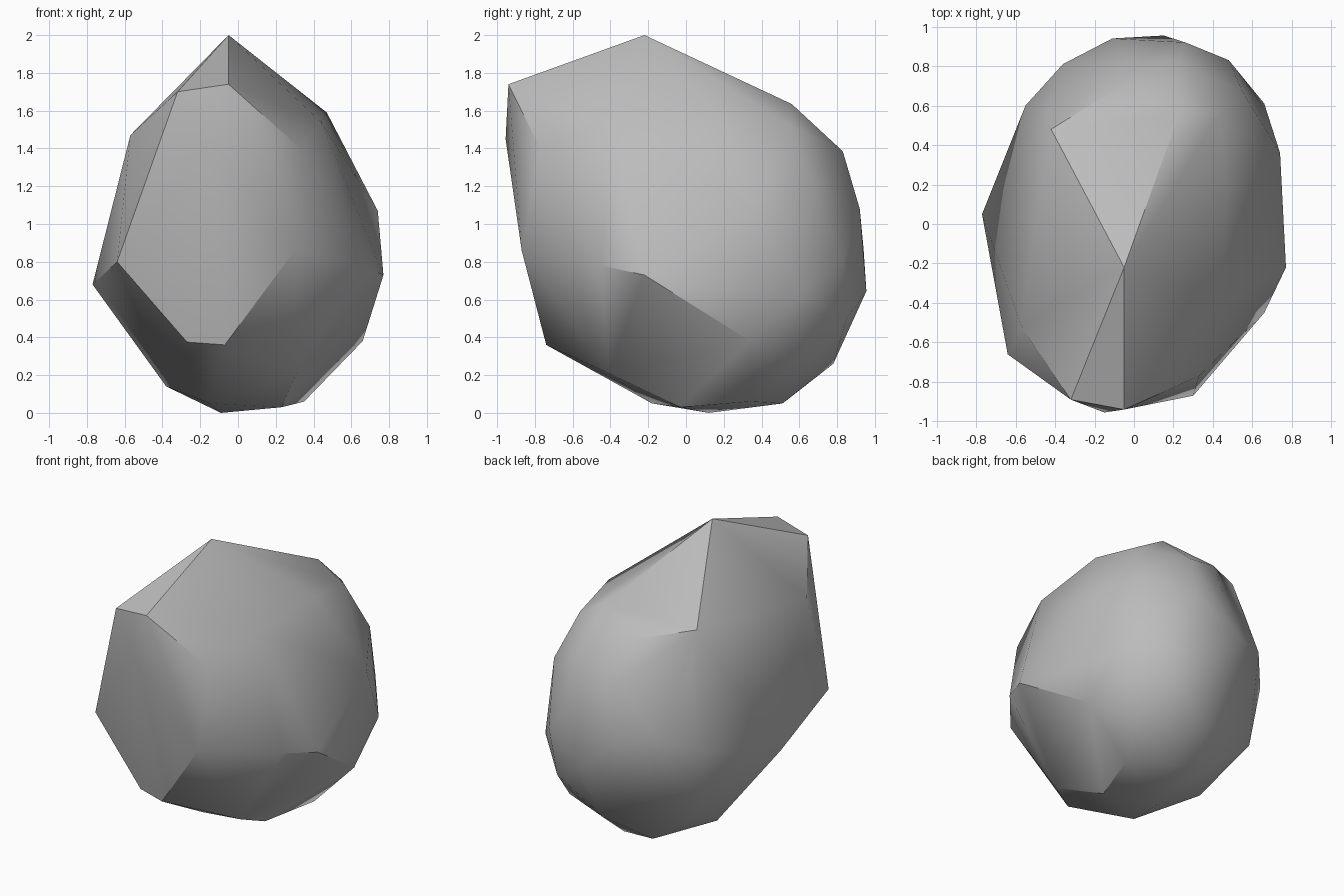
import bpy
import bmesh
import math
from mathutils import Vector

# Remove the default cube
default_cube = bpy.data.objects.get("Cube")
if default_cube:
    bpy.data.objects.remove(default_cube, do_unlink=True)


def make_material(name, colour):
    """Plain single-colour material for viewport and render."""
    material = bpy.data.materials.new(name)
    material.use_nodes = True
    material.diffuse_color = colour
    shader = material.node_tree.nodes["Principled BSDF"]
    shader.inputs["Base Color"].default_value = colour
    shader.inputs["Roughness"].default_value = 0.8
    return material


def build_hull(name, corner_groups, unit, material):
    """Wrap a closed faceted stone around groups of corner points."""
    mesh = bpy.data.meshes.new(name)
    bm = bmesh.new()
    for group in corner_groups:
        for corner in group:
            bm.verts.new(Vector(corner) * unit)
    bmesh.ops.convex_hull(bm, input=bm.verts, use_existing_faces=False)
    # Corners swallowed by the hull are not needed
    loose = [vert for vert in bm.verts if not vert.link_faces]
    bmesh.ops.delete(bm, geom=loose, context="VERTS")
    bmesh.ops.recalc_face_normals(bm, faces=bm.faces)
    bm.to_mesh(mesh)
    bm.free()
    mesh.materials.append(material)
    stone = bpy.data.objects.new(name, mesh)
    bpy.context.collection.objects.link(stone)
    return stone


# Corner points of the stone, in hundredths of a unit

# Pointed crown and its ridge running to the back
crown = [(-5, -22, 200), (-5, -94, 174), (-32, -89, 170), (-57, -52, 147),
         (23, 56, 163.5), (47, 18, 159), (44, -40, 154), (43, 55.5, 152),
         (-42, 48, 159), (-9, 68.5, 151.5), (-43, 58, 134)]

# Large flat cut across the front
front_cut = [(-15, -95.5, 145), (33, -77, 140), (-64, -66, 80),
             (30, -87, 86), (-7, -74, 36), (-27, -69, 37.5)]

# Widest corners around the two sides
sides = [(-77, 5, 68), (77, -22, 73), (66, -45, 78), (74, 36, 107),
         (66, 61, 63), (66, 34, 38), (55, 67, 121)]

# Rounded back
back = [(22, 83, 138.5), (26, 92, 108), (15, 95.5, 64.5), (48, 83, 80),
        (-11, 94, 87), (-4, 83, 125), (-36, 81, 92), (-55, 60, 82),
        (10, 78, 26), (48, 60, 25), (40, 85, 50), (-50, 55, 40)]

# Small underside
underside = [(-9, 12, 0), (35, 34, 6), (23, -3, 3), (-15, -18, 5),
             (31, -41, 21), (-38, 20, 14), (12, 51, 5), (-13, 55, 8)]

stone_grey = make_material("stone grey", (0.5, 0.5, 0.5, 1.0))
boulder = build_hull("boulder", [crown, front_cut, sides, back, underside],
                     0.01, stone_grey)

# Soft shading with the hard breaks kept sharp
bpy.ops.object.select_all(action="DESELECT")
boulder.select_set(True)
bpy.context.view_layer.objects.active = boulder
bpy.ops.object.shade_smooth_by_angle(angle=math.radians(35))
